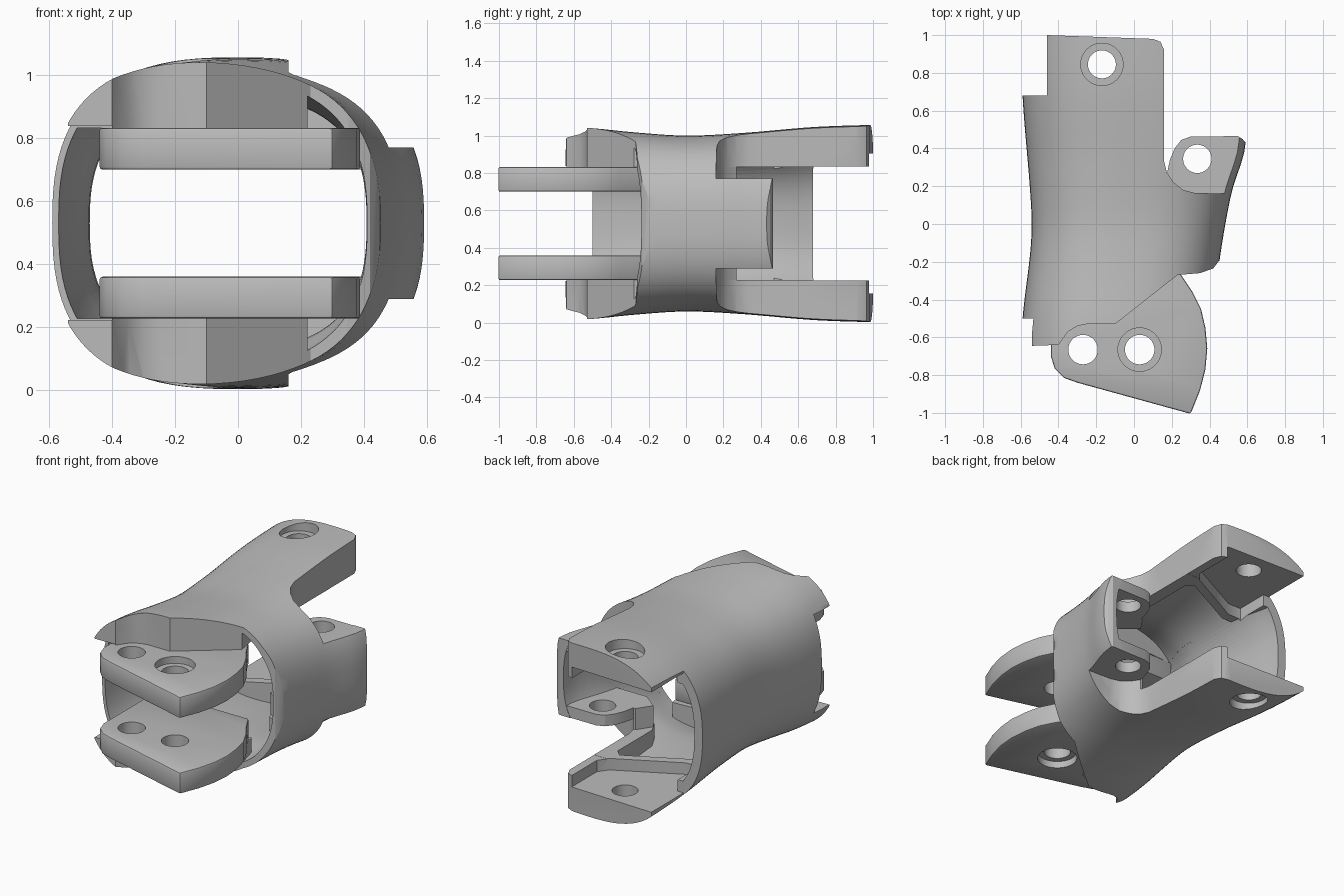
import bpy, bmesh, math

if "Cube" in bpy.data.objects:
    bpy.data.objects.remove(bpy.data.objects["Cube"])

MID = 0.53  # height of the symmetry plane

grey = bpy.data.materials.new("satin grey")
grey.use_nodes = True
COLOR = (0.5, 0.5, 0.5, 1)
grey.diffuse_color = COLOR
grey.node_tree.nodes["Principled BSDF"].inputs["Base Color"].default_value = COLOR


def make(name, bm):
    bmesh.ops.recalc_face_normals(bm, faces=bm.faces)
    mesh = bpy.data.meshes.new(name)
    bm.to_mesh(mesh)
    bm.free()
    mesh.materials.append(grey)
    ob = bpy.data.objects.new(name, mesh)
    bpy.context.scene.collection.objects.link(ob)
    return ob


def bake(ob):
    bpy.context.view_layer.update()
    ev = ob.evaluated_get(bpy.context.evaluated_depsgraph_get())
    mesh = bpy.data.meshes.new_from_object(ev)
    ob.modifiers.clear()
    ob.data = mesh


def boolean(ob, cutter, op="DIFFERENCE"):
    m = ob.modifiers.new("bool", "BOOLEAN")
    m.operation, m.solver, m.object = op, "EXACT", cutter
    bake(ob)
    bpy.data.objects.remove(cutter)


def prism(name, pts, z0, z1):
    bm = bmesh.new()
    face = bm.faces.new([bm.verts.new((x, y, z0)) for x, y in pts])
    up = bmesh.ops.extrude_face_region(bm, geom=[face])["geom"]
    verts = [v for v in up if isinstance(v, bmesh.types.BMVert)]
    bmesh.ops.translate(bm, verts=verts, vec=(0, 0, z1 - z0))
    return make(name, bm)


def rect(x0, x1, y0, y1):
    return [(x0, y0), (x1, y0), (x1, y1), (x0, y1)]


def disc(x, y, r, z0, z1):
    ring = [math.tau * i / 40 for i in range(40)]
    return prism("cutter", [(x + r * math.cos(a), y + r * math.sin(a)) for a in ring], z0, z1)


def smooth_lerp(table, y):
    """Smooth interpolation through (y, value) pairs."""
    n = len(table)
    i = max(k for k in range(n - 1) if k == 0 or table[k][0] <= y)
    (y0, a), (y1, b) = table[i], table[i + 1]

    def slope(k):
        p, q = table[max(k - 1, 0)], table[min(k + 1, n - 1)]
        return (q[1] - p[1]) / (q[0] - p[0])
    h, t = y1 - y0, (y - y0) / (y1 - y0)
    return ((2*t**3 - 3*t*t + 1) * a + (t**3 - 2*t*t + t) * h * slope(i)
            + (3*t*t - 2*t**3) * b + (t**3 - t*t) * h * slope(i + 1))


LEFT = [(-1, -0.62), (-0.5, -0.59), (-0.1, -0.545), (0.1, -0.545), (0.68, -0.59), (1.1, -0.6)]
RIGHT = [(-1, 0.36), (-0.25, 0.445), (0.16, 0.515), (0.42, 0.59), (1.1, 0.6)]
HEIGHT = [(-1, 0.52), (-0.54, 0.512), (-0.27, 0.487), (0, 0.47), (0.3, 0.484), (0.7, 0.517), (1.1, 0.53)]
NO_WALL = [(-1, 0), (1, 0)]
WALL = [(-1, 0.02), (-0.5, 0.02), (-0.25, 0.035), (0, 0.07), (0.5, 0.07), (0.7, 0.055), (1.1, 0.055)]


def loft(name, y0, y1, wall, rings=32, sides=96, power=2.6):
    """Waisted tube of rounded-box sections running along y, inset by a wall table."""
    bm = bmesh.new()
    loops = []
    for k in range(rings + 1):
        y = y0 + (y1 - y0) * k / rings
        a, b, w = smooth_lerp(LEFT, y), smooth_lerp(RIGHT, y), smooth_lerp(wall, y)
        rx, rz = (b - a) / 2 - w, smooth_lerp(HEIGHT, y) - w
        loop = []
        for i in range(sides):
            c, s = math.cos(math.tau * i / sides), math.sin(math.tau * i / sides)
            x = math.copysign(abs(c) ** (2 / power), c) * rx
            z = math.copysign(abs(s) ** (2 / power), s) * rz
            loop.append(bm.verts.new(((a + b) / 2 + x, y, MID + z)))
        loops.append(loop)
    for p, q in zip(loops, loops[1:]):
        for i in range(sides):
            j = (i + 1) % sides
            bm.faces.new((p[i], p[j], q[j], q[i]))
    bm.faces.new(loops[0])
    bm.faces.new(loops[-1])
    return make(name, bm)


def span(z0, z1, side):
    """Height range, mirrored about the middle when side is -1."""
    return (z0, z1) if side > 0 else (2 * MID - z1, 2 * MID - z0)


# Shell: waisted tube trimmed to its plan outline
outline = [(-0.46, 1.0), (0.1, 0.98), (0.14, 0.965), (0.16, 0.92), (0.16, 0.465), (0.55, 0.465),
           (0.575, 0.45), (0.7, 0.3), (0.7, -0.15), (0.45, -0.195), (0.42, -0.235), (0.35, -0.26),
           (0.23, -0.27), (-0.1, -0.53), (-0.25, -0.53), (-0.3, -0.54), (-0.35, -0.57),
           (-0.4, -0.64), (-0.54, -0.645), (-0.54, -0.5), (-0.7, -0.5), (-0.7, 0.68), (-0.46, 0.68)]
shell = loft("shell", -0.8, 1.08, NO_WALL)
boolean(shell, prism("trim", outline, -0.2, 1.3), "INTERSECT")

# Flat-roofed cavity through the tube, and the deeper hollow inside it
cavity = loft("cavity", -0.9, 1.09, WALL)
boolean(cavity, prism("band", rect(-0.8, 0.8, -1.2, 1.2), 0.227, 0.833), "INTERSECT")
boolean(shell, cavity)
hollow = loft("hollow", -0.45, 0.7, WALL)
hollow_plan = [(-0.6, -0.2), (0.2, -0.15), (0.24, -0.4), (0.8, -0.4), (0.8, 0.1), (0.2, 0.1),
               (0.12, 0.14), (0.08, 0.22), (0.08, 0.56), (0.04, 0.6), (-0.33, 0.41), (-0.6, 0.41)]
boolean(hollow, prism("plan", hollow_plan, -0.2, 1.3), "INTERSECT")
boolean(shell, hollow)

# Side wall stops short of the front flaps and of the rear arm tips
boolean(shell, prism("cutter", rect(-0.8, -0.4, -0.8, -0.5), 0.222, 0.838))
boolean(shell, prism("cutter", rect(-0.8, 0.3, 0.681, 1.2), 0.226, 0.834))

# Notches beside the rear arms, recesses under their tips, counterbored holes
notch = [(0.16, 1.2), (0.16, 0.33), (0.175, 0.27), (0.21, 0.22), (0.26, 0.18), (0.32, 0.165),
         (0.8, 0.15), (0.8, 1.2)]
recess = [(0.105, 1.2), (0.105, 0.73), (0.06, 0.67), (-0.33, 0.47), (-0.42, 0.47), (-0.42, 0.682),
          (-0.7, 0.682), (-0.7, 1.2)]
for side in (1, -1):
    boolean(shell, prism("cutter", notch, *span(0.77, 1.3, side)))
    boolean(shell, prism("cutter", recess, *span(0.8, 0.905, side)))
    boolean(shell, disc(-0.17, 0.845, 0.074, *span(0.6, 1.3, side)))
    boolean(shell, disc(-0.17, 0.845, 0.112, *span(0.99, 1.3, side)))
parts = [shell]

# Front hinge plates, rear side lugs and the webs behind them, in mirrored pairs
plate_plan = [(-0.44, -0.62), (-0.44, -0.7), (-0.42, -0.765), (-0.37, -0.815), (-0.3, -0.84),
              (0.3, -1.005), (0.35, -0.88), (0.378, -0.77), (0.388, -0.66), (0.378, -0.55),
              (0.355, -0.45), (0.31, -0.36), (0.25, -0.27), (0.2, -0.18), (-0.44, -0.18)]
lug_plan = [(0.175, 0.27), (0.19, 0.34), (0.215, 0.4), (0.25, 0.445), (0.3, 0.463), (0.55, 0.463),
            (0.57, 0.45), (0.7, 0.3), (0.7, 0.14), (0.32, 0.155), (0.26, 0.18), (0.21, 0.22)]
web_plan = [(0.1, 0.18), (0.16, 0.27), (0.175, 0.27), (0.21, 0.22), (0.26, 0.18), (0.32, 0.165),
            (0.7, 0.15), (0.7, 0.1), (0.2, 0.1)]
for side, word in ((1, "upper"), (-1, "lower")):
    plate = prism(word + "_hinge_plate", plate_plan, *span(0.7, 0.833, side))
    bevel = plate.modifiers.new("bevel", "BEVEL")
    bevel.width, bevel.segments, bevel.limit_method = 0.01, 2, "ANGLE"
    bake(plate)
    for x in (-0.27, 0.03):
        boolean(plate, disc(x, -0.665, 0.078, -0.2, 1.3))
    boolean(plate, disc(0.03, -0.665, 0.115, *span(0.79, 1.3, side)))
    lug = prism(word + "_side_lug", lug_plan, *span(0.7, 0.769, side))
    boolean(lug, disc(0.335, 0.345, 0.075, -0.2, 1.3))
    web = prism(word + "_lug_web", web_plan, *span(0.701, 0.85, side))
    for ob in (lug, web):
        boolean(ob, loft("clip", -0.2, 0.7, [(-1, 0.006), (1, 0.006)]), "INTERSECT")
    parts += [plate, lug, web]

# Smooth shading with crisp edges
bpy.ops.object.select_all(action="DESELECT")
for ob in parts:
    ob.select_set(True)
bpy.context.view_layer.objects.active = shell
bpy.ops.object.shade_smooth_by_angle(angle=math.radians(30))
